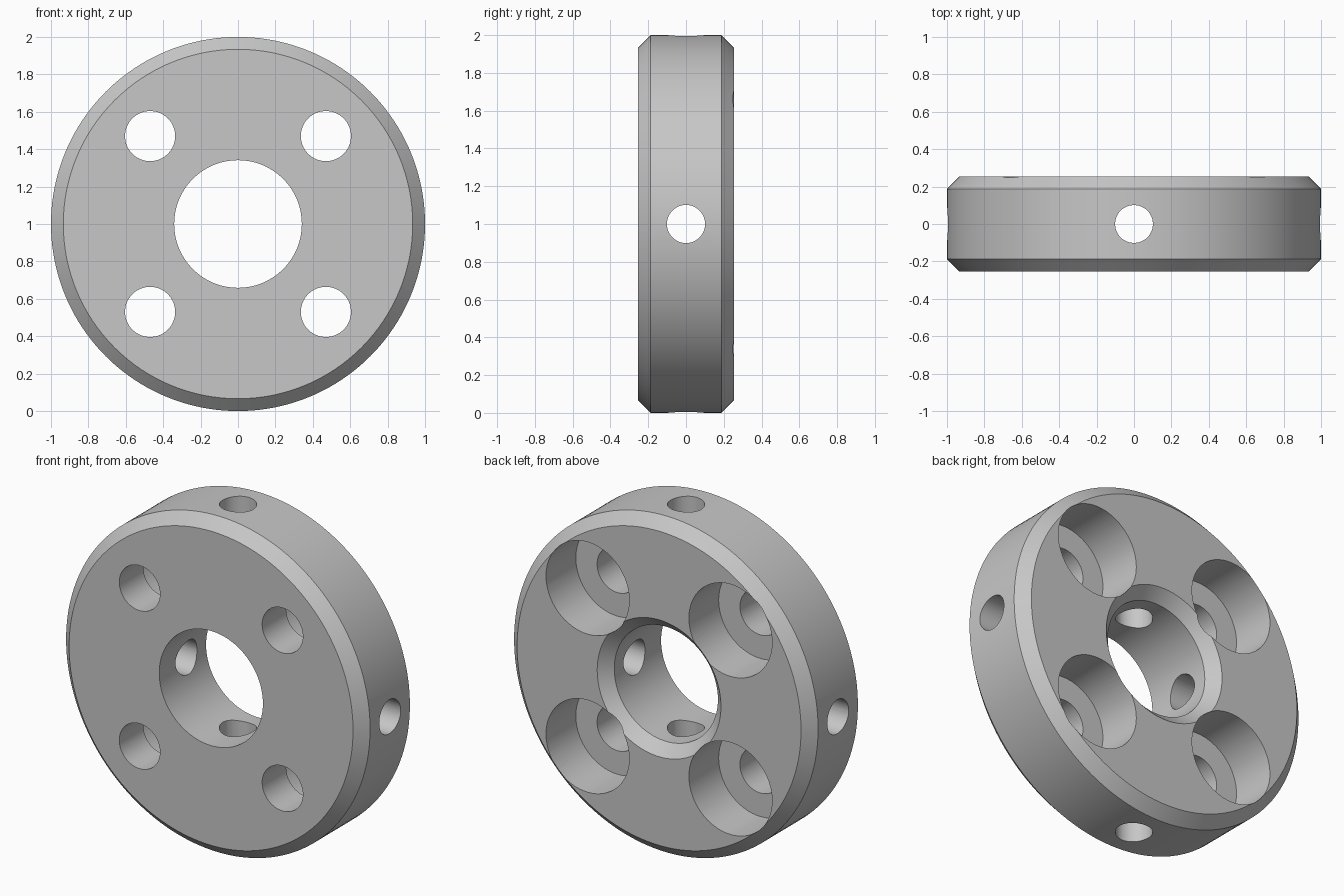
import bpy, bmesh, math
from mathutils import Matrix

if "Cube" in bpy.data.objects:
    bpy.data.objects.remove(bpy.data.objects["Cube"], do_unlink=True)

HALF = 0.253       # half thickness of the collar
CHAMFER = 0.066
BORE = 0.341
BOLT = 0.47        # bolt hole offset in x and z

steel = bpy.data.materials.new("steel grey")
steel.use_nodes = True
steel.diffuse_color = (0.57, 0.57, 0.57, 1)
steel.node_tree.nodes["Principled BSDF"].inputs["Base Color"].default_value = (0.57, 0.57, 0.57, 1)


def lathe(name, profile, sides, matrix):
    """Revolve a closed loop of (radius, height) points about z, then place it.
    Points on the axis become shared cap centres."""
    bm = bmesh.new()
    rings = []
    for r, h in profile:
        if r == 0:
            rings.append([bm.verts.new((0, 0, h))] * sides)
        else:
            rings.append([bm.verts.new((r * math.cos(a), r * math.sin(a), h))
                          for a in (math.tau * i / sides for i in range(sides))])
    for k, ring in enumerate(rings):
        following = rings[(k + 1) % len(rings)]
        for i in range(sides):
            j = (i + 1) % sides
            corners = list(dict.fromkeys((ring[i], ring[j], following[j], following[i])))
            if len(corners) > 2:
                bm.faces.new(corners)
    bmesh.ops.recalc_face_normals(bm, faces=bm.faces)
    bm.transform(matrix)
    mesh = bpy.data.meshes.new(name)
    bm.to_mesh(mesh)
    bm.free()
    mesh.materials.append(steel)
    obj = bpy.data.objects.new(name, mesh)
    bpy.context.collection.objects.link(obj)
    return obj


# Lathe axis z becomes +y (the back)
to_back = Matrix.Rotation(-math.pi / 2, 4, 'X')
centre = Matrix.Translation((0, 0, 1))

# Chamfered ring with a bore, countersunk at the back
collar = lathe("collar", [
    (BORE, -HALF), (1 - CHAMFER, -HALF), (1, CHAMFER - HALF),
    (1, HALF - CHAMFER), (1 - CHAMFER, HALF),
    (BORE + CHAMFER, HALF), (BORE, HALF - CHAMFER)], 160, centre @ to_back)

# Counterbored bolt hole cutters
cutters = []
step = HALF - 0.28
for sx in (-1, 1):
    for sz in (-1, 1):
        place = Matrix.Translation((sx * BOLT, 0, 1 + sz * BOLT)) @ to_back
        cutters.append(lathe("bolt_hole_cutter", [
            (0, -0.5), (0.134, -0.5), (0.134, step),
            (0.274, step), (0.274, 0.5), (0, 0.5)], 64, place))

# Radial set screw hole cutters, four around the rim
for k in range(4):
    place = centre @ Matrix.Rotation(k * math.pi / 2, 4, 'Y')
    cutters.append(lathe("screw_hole_cutter", [
        (0, 0.15), (0.101, 0.15), (0.101, 1.2), (0, 1.2)], 48, place))

# Cut the holes and bake the result
for cutter in cutters:
    cutter.hide_render = True
    cut = collar.modifiers.new("hole", 'BOOLEAN')
    cut.operation = 'DIFFERENCE'
    cut.solver = 'EXACT'
    cut.object = cutter
bpy.context.view_layer.update()
graph = bpy.context.evaluated_depsgraph_get()
cut_mesh = bpy.data.meshes.new_from_object(collar.evaluated_get(graph))
collar.modifiers.clear()
collar.data = cut_mesh
for cutter in cutters:
    bpy.data.objects.remove(cutter, do_unlink=True)

# Smooth curved walls, crisp edges
bpy.ops.object.select_all(action='DESELECT')
collar.select_set(True)
bpy.context.view_layer.objects.active = collar
bpy.ops.object.shade_smooth_by_angle(angle=math.radians(30))
